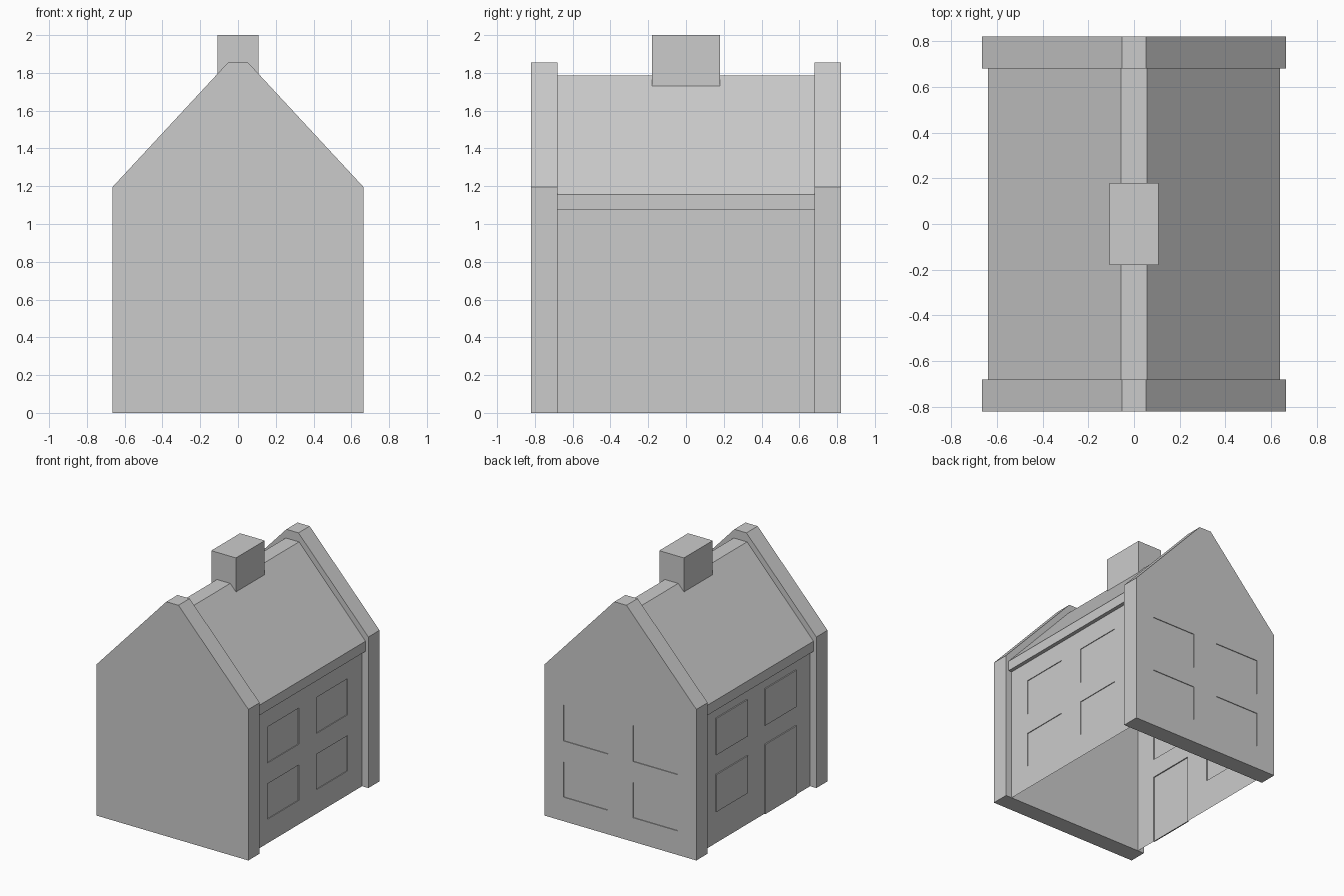
import bpy, bmesh
from mathutils import Vector

cube = bpy.data.objects.get("Cube")
if cube:
    bpy.data.objects.remove(cube, do_unlink=True)

grey = bpy.data.materials.new("plain_grey")
grey.use_nodes = True
grey.diffuse_color = (0.6, 0.6, 0.6, 1)
grey.node_tree.nodes["Principled BSDF"].inputs["Base Color"].default_value = (0.6, 0.6, 0.6, 1)

INNER, OUTER = 0.68, 0.82      # gable slab faces along y
WALL_X = 0.61
COLUMNS = [(-0.50, -0.11), (0.11, 0.50)]


def finish(name, bm):
    mesh = bpy.data.meshes.new(name)
    bm.normal_update()
    bm.to_mesh(mesh)
    bm.free()
    mesh.materials.append(grey)
    obj = bpy.data.objects.new(name, mesh)
    bpy.context.collection.objects.link(obj)
    return obj


def mirrored(half):
    """Close a right-hand profile with its mirror image."""
    return half + [(-x, z) for x, z in reversed(half)]


def extrude_profile(bm, points, y0, y1, solid):
    """Sweep an x-z profile along y, as a closed solid or an open sheet."""
    a = [bm.verts.new((x, y0, z)) for x, z in points]
    b = [bm.verts.new((x, y1, z)) for x, z in points]
    n = len(points)
    for i in range(n if solid else n - 1):
        j = (i + 1) % n
        bm.faces.new((a[i], a[j], b[j], b[i]))
    if solid:
        bm.faces.new(a)
        bm.faces.new(b[::-1])
    bmesh.ops.recalc_face_normals(bm, faces=bm.faces)


def panels(bm, normal, axis, boxes, offset):
    """Cut rectangles in the flat wall facing normal and push them in or out."""
    normal = Vector(normal)

    def wall():
        return [f for f in bm.faces if f.normal.dot(normal) > 0.999]

    bm.normal_update()
    cuts = {(axis, v) for b in boxes for v in b[0]} | {(2, v) for b in boxes for v in b[1]}
    for ax, value in sorted(cuts):
        if ax == 2 and value == 0:
            continue
        co, no = Vector(), Vector()
        co[ax], no[ax] = value, 1
        faces = wall()
        edges = {e for f in faces for e in f.edges}
        verts = {v for f in faces for v in f.verts}
        bmesh.ops.bisect_plane(bm, geom=list(verts) + list(edges) + faces,
                               plane_co=co, plane_no=no, dist=0.0001)
        bm.normal_update()
    for span, heights in boxes:
        chosen = []
        for f in wall():
            c = f.calc_center_median()
            if span[0] < c[axis] < span[1] and heights[0] < c.z < heights[1]:
                chosen.append(f)
        moved = bmesh.ops.extrude_face_region(bm, geom=chosen)["geom"]
        bmesh.ops.delete(bm, geom=[f for f in chosen if f.is_valid], context='FACES')
        bmesh.ops.translate(bm, vec=normal * offset,
                            verts=[g for g in moved if isinstance(g, bmesh.types.BMVert)])
        bm.normal_update()


windows = [(col, row) for col in COLUMNS for row in [(0.19, 0.47), (0.635, 0.92)]]

# Gable end slabs, windows sunk into the back one
gable = mirrored([(0.665, 0), (0.665, 1.195), (0.053, 1.855)])
for name, y0, y1 in [("front_gable", -OUTER, -INNER), ("back_gable", INNER, OUTER)]:
    bm = bmesh.new()
    extrude_profile(bm, gable, y0, y1, True)
    if y0 > 0:
        panels(bm, (0, 1, 0), 0, windows, -0.006)
    finish(name, bm)

# Thin side walls, open underneath: sunken windows left, raised windows and door right
door_side = [(col, row) for col in COLUMNS for row in [(0.25, 0.545), (0.70, 0.99)]]
door_side[0] = (COLUMNS[0], (0, 0.55))
for name, side, boxes, offset in [("left_wall", 1, windows, -0.006),
                                  ("right_wall", -1, door_side, 0.009)]:
    bm = bmesh.new()
    x = side * WALL_X
    corners = [(x, -INNER, 0), (x, INNER, 0), (x, INNER, 1.075), (x, -INNER, 1.075)]
    bm.faces.new([bm.verts.new(c) for c in corners[::side]])
    panels(bm, (side, 0, 0), 1, boxes, offset)
    finish(name, bm)

# Roof sheet with eaves and a flat ridge
bm = bmesh.new()
roof = mirrored([(WALL_X, 1.075), (0.64, 1.075), (0.64, 1.155), (0.058, 1.785)])
extrude_profile(bm, roof, -INNER, INNER, False)
bm.normal_update()
if max(bm.faces, key=lambda f: f.calc_center_median().z).normal.z < 0:
    bmesh.ops.reverse_faces(bm, faces=bm.faces)
finish("roof", bm)

# Chimney straddling the ridge, notched to the roof slopes
bm = bmesh.new()
chimney = mirrored([(0.058, 1.785), (0.108, 1.731), (0.108, 2.0)])
extrude_profile(bm, chimney, -0.18, 0.18, True)
finish("chimney", bm)
